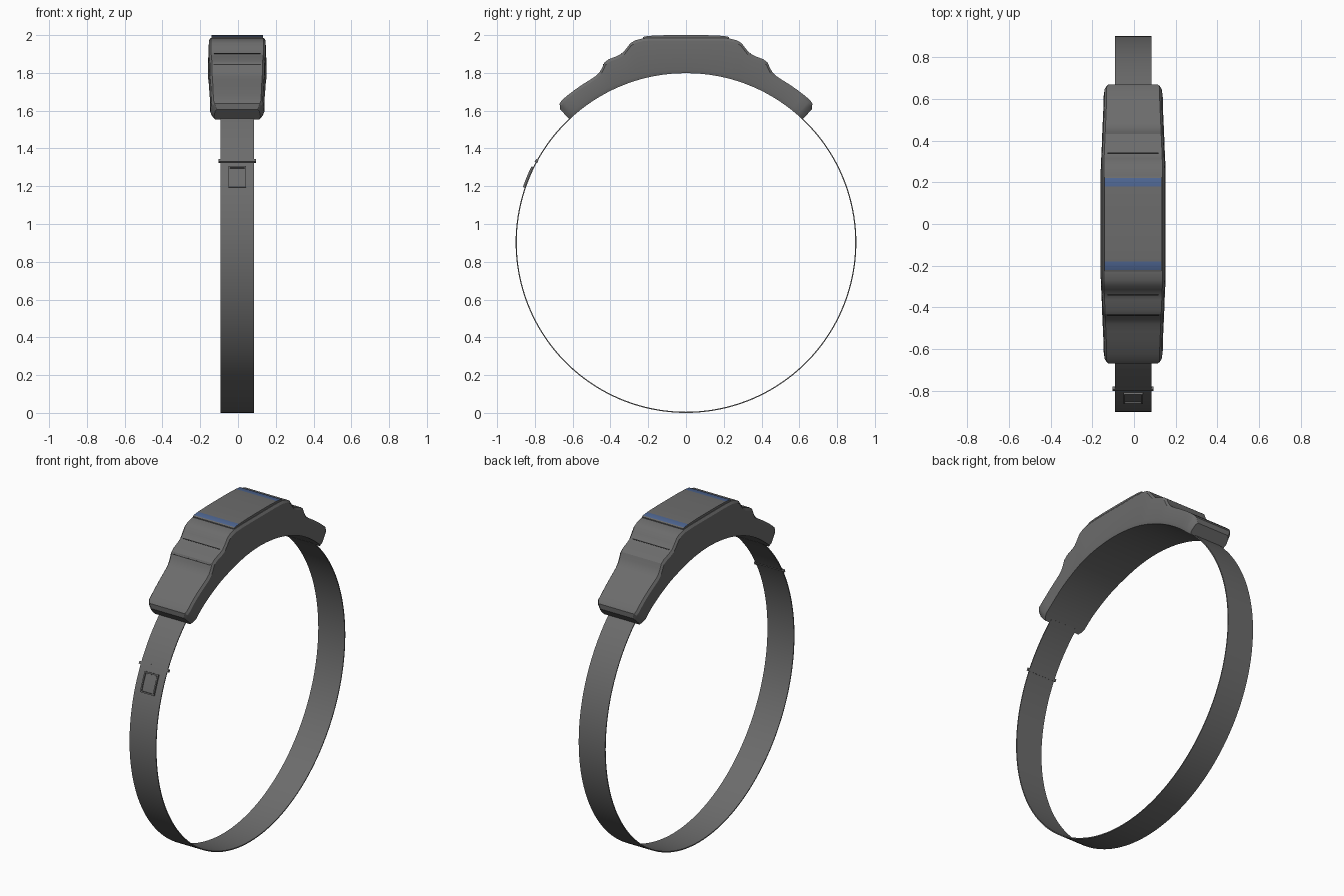
import bpy, bmesh
from math import sin, cos, atan2, hypot, radians, pi
from mathutils import Matrix

cube = bpy.data.objects.get("Cube")
if cube:
    bpy.data.objects.remove(cube)

CZ, R, CX = 0.902, 0.902, -0.004      # strap centre height, strap radius, sideways centre


def material(name, rgb):
    m = bpy.data.materials.new(name)
    m.use_nodes = True
    m.diffuse_color = (*rgb, 1)
    m.node_tree.nodes["Principled BSDF"].inputs["Base Color"].default_value = (*rgb, 1)
    return m


GREY = material("dark grey", (0.15, 0.15, 0.15))
BLUE = material("blue", (0.075, 0.13, 0.28))
BLACK = material("seam black", (0.03, 0.03, 0.03))


def finish(name, bm, mats, smooth=30):
    bmesh.ops.recalc_face_normals(bm, faces=bm.faces)
    mesh = bpy.data.meshes.new(name)
    bm.to_mesh(mesh)
    bm.free()
    for m in mats:
        mesh.materials.append(m)
    ob = bpy.data.objects.new(name, mesh)
    bpy.context.collection.objects.link(ob)
    bpy.ops.object.select_all(action='DESELECT')
    ob.select_set(True)
    bpy.context.view_layer.objects.active = ob
    bpy.ops.object.shade_smooth_by_angle(angle=radians(smooth))
    return ob


def loft(sections, closed=False):
    """Skin a row of equal closed sections, capping the ends."""
    bm = bmesh.new()
    rings = [[bm.verts.new(p) for p in s] for s in sections]
    pairs = list(zip(rings, rings[1:]))
    for a, b in pairs:
        for i in range(len(a)):
            j = (i + 1) % len(a)
            bm.faces.new((a[i], a[j], b[j], b[i]))
    bm.faces.new(rings[0])
    bm.faces.new(rings[-1])
    return bm


def polar(x, angle, radius):
    """Point at an angle from straight up, turning towards the back."""
    return (CX + x, radius * sin(angle), CZ + radius * cos(angle))


def arc_band(name, start, end, half, r0, r1, steps, mat=GREY, x=0):
    secs = []
    for i in range(steps + 1):
        a = radians(start + (end - start) * i / steps)
        secs.append([polar(x - half, a, r0), polar(x + half, a, r0),
                     polar(x + half, a, r1), polar(x - half, a, r1)])
    return finish(name, loft(secs), [mat])


# Strap hoop, running from one end of the housing round to the other
arc_band("strap", 42, 318, 0.088, R - 0.006, R, 120)

# Housing: stepped outline over the middle, then a plain arc down to each end
outline = [(0.0, 1.986), (0.08, 1.986), (0.16, 1.986), (0.225, 1.983), (0.27, 1.972),
           (0.295, 1.957), (0.315, 1.93), (0.338, 1.903), (0.365, 1.889), (0.41, 1.872),
           (0.432, 1.855), (0.445, 1.825), (0.46, 1.80), (0.48, 1.782)]
half = [(atan2(y, z - CZ), hypot(y, z - CZ)) for y, z in outline]
half += [(radians(d), 1.0) for d in (31, 33.5, 36, 38.5, 41)]
half += [(radians(42.3), 0.994), (radians(43.4), 0.97)]


def housing_section(angle, outer):
    y = abs(outer * sin(angle))
    w = 0.156 - 0.013 * min(1, max(0, (y - 0.3) / 0.3))
    inner = 0.897
    if abs(angle) > radians(41.5):
        w -= 0.008
    if abs(angle) > radians(43):
        w -= 0.012
    side = [(w - 0.006, inner), (w, inner + 0.02),
            (w - 0.006, outer - 0.014), (w - 0.016, outer)]
    return ([polar(x, angle, r) for x, r in side] +
            [polar(-x, angle, r) for x, r in reversed(side)])


stations = [(-a, r) for a, r in reversed(half[1:])] + half
finish("housing", loft([housing_section(a, r) for a, r in stations]), [GREY], 28)

# Top plate, with blue bands across its front and back ends
plate = []
for y, z in [(-0.228, 1.988), (-0.22, 1.993), (-0.18, 1.997), (-0.1, 2.0), (0.1, 2.0),
             (0.18, 1.997), (0.22, 1.993), (0.228, 1.988)]:
    plate.append([(CX - 0.137, y, 1.975), (CX + 0.137, y, 1.975),
                  (CX + 0.137, y, z), (CX - 0.137, y, z)])
bm = loft(plate)
bm.normal_update()
for f in bm.faces:
    c = f.calc_center_median()
    if 0.18 < abs(c.y) < 0.222 and c.z > 1.99:
        f.material_index = 1
finish("top_plate", bm, [GREY, BLUE])


def seam(name, y, z, half_width, tilt):
    bm = bmesh.new()
    bmesh.ops.create_cube(bm, size=1, matrix=Matrix.Translation((CX, y, z)) @
                          Matrix.Rotation(tilt, 4, 'X') @
                          Matrix.Diagonal((half_width * 2, 0.005, 0.006, 1)))
    finish(name, bm, [BLACK])


# Thin seams at the foot of each step
for label, s in (("front", -1), ("back", 1)):
    seam(label + "_upper_seam", s * 0.34, 1.901, 0.122, -s * 0.6)
seam("front_lower_seam", -0.437, 1.843, 0.125, 1.1)

# Keeper loop around the strap
arc_band("strap_keeper", -61.9, -60.9, 0.098, R - 0.009, R + 0.006, 2)

# Square buckle frame on the strap front
arc_band("buckle_panel", -70.6, -64.4, 0.04, R - 0.002, R + 0.003, 6)
for label, s in (("left", 1), ("right", -1)):
    arc_band("buckle_side_" + label, -71.2, -63.8, 0.004, R - 0.002, R + 0.010, 6, x=s * 0.042)
for label, a in (("upper", -64.2), ("lower", -71.2)):
    arc_band("buckle_bar_" + label, a, a + 0.5, 0.046, R - 0.002, R + 0.010, 2)
